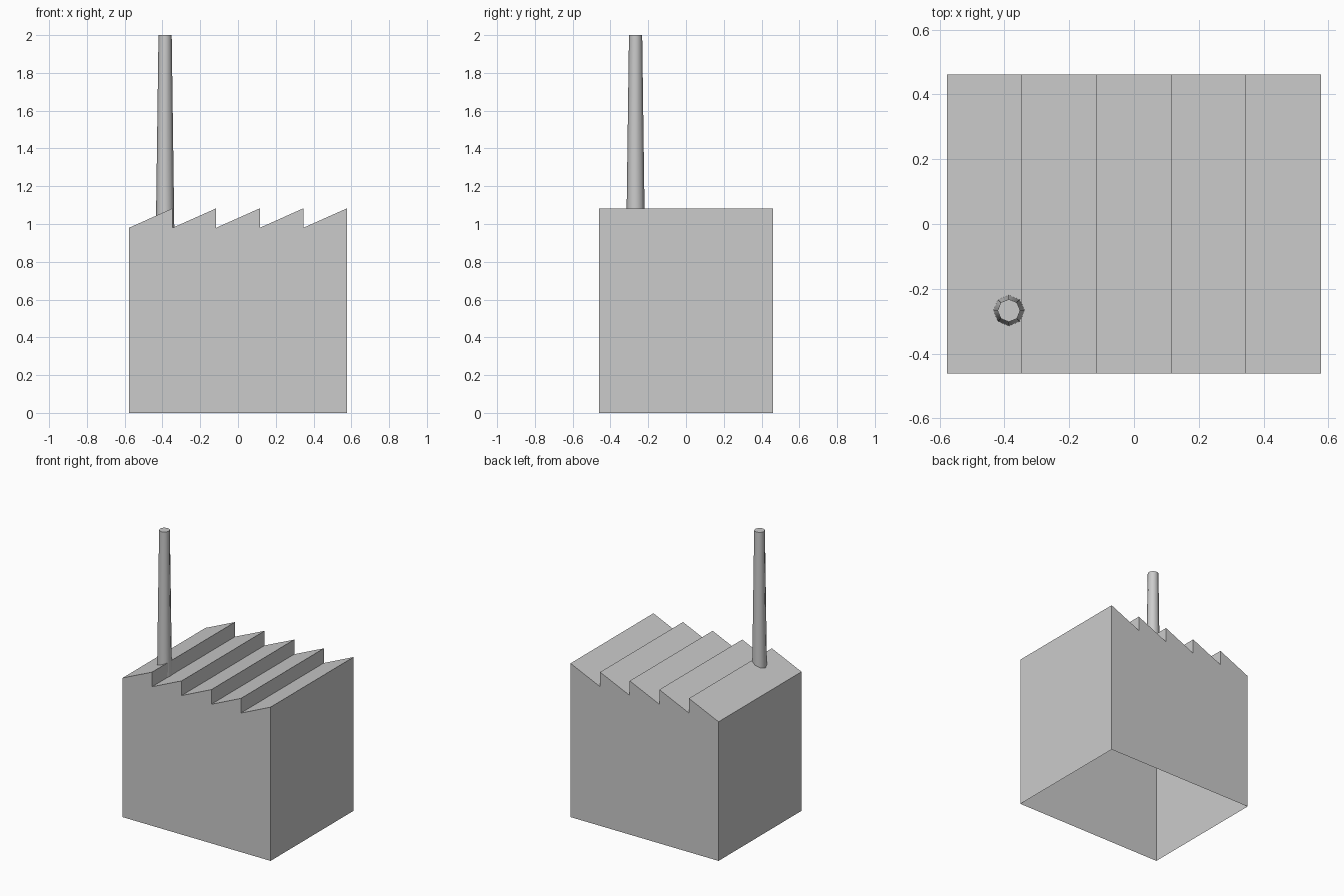
import bpy, bmesh, math

if "Cube" in bpy.data.objects:
    bpy.data.objects.remove(bpy.data.objects["Cube"])

HALF_X, HALF_Y = 0.577, 0.4615
EAVE, RIDGE, TEETH = 0.98, 1.083, 5

grey = bpy.data.materials.new("plain grey")
grey.diffuse_color = (0.6, 0.6, 0.6, 1)
grey.use_nodes = True
grey.node_tree.nodes["Principled BSDF"].inputs["Base Color"].default_value = grey.diffuse_color


def finish(name, bm):
    mesh = bpy.data.meshes.new(name)
    bm.to_mesh(mesh)
    bm.free()
    mesh.materials.append(grey)
    obj = bpy.data.objects.new(name, mesh)
    bpy.context.collection.objects.link(obj)
    return obj


# Factory hall: sawtooth outline swept front to back, open underneath
step = 2 * HALF_X / TEETH
outline = [(-HALF_X, 0)]
for i in range(TEETH):
    x = -HALF_X + i * step
    outline += [(x, EAVE), (x + step, RIDGE)]
outline.append((HALF_X, 0))

bm = bmesh.new()
front = [bm.verts.new((x, -HALF_Y, z)) for x, z in outline]
back = [bm.verts.new((x, HALF_Y, z)) for x, z in outline]
bm.faces.new(front[::-1])
bm.faces.new(back)
for i in range(len(outline) - 1):
    bm.faces.new((front[i], front[i + 1], back[i + 1], back[i]))
finish("factory_hall", bm)

# Chimney: tapered eight-sided stack with a flat top
SIDES, CX, CY = 8, -0.386, -0.267
bm = bmesh.new()
rings = []
for radius, z in ((0.049, 0.96), (0.035, 2.0)):
    rings.append([bm.verts.new((CX + radius * math.cos(a), CY + radius * math.sin(a), z))
                  for a in (2 * math.pi * k / SIDES for k in range(SIDES))])
low, high = rings
for k in range(SIDES):
    n = (k + 1) % SIDES
    bm.faces.new((low[k], low[n], high[n], high[k])).smooth = True
bm.faces.new(high)
chimney = finish("chimney", bm)
bpy.context.view_layer.objects.active = chimney
chimney.select_set(True)
bpy.ops.object.shade_smooth_by_angle(angle=math.radians(50))
